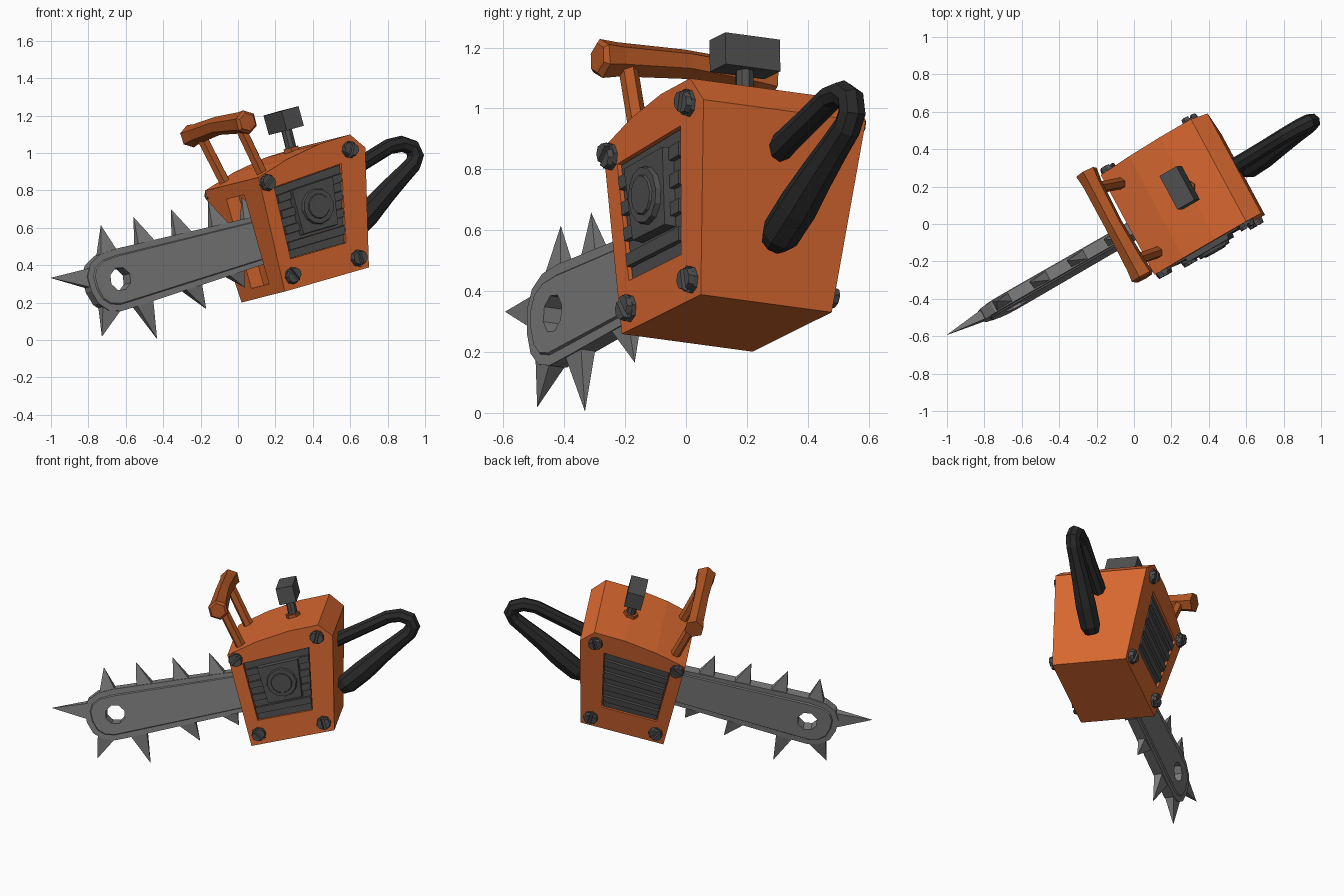
import bpy, bmesh, math
from mathutils import Matrix, Vector

if "Cube" in bpy.data.objects:
    bpy.data.objects.remove(bpy.data.objects["Cube"])

# Tool frame: x along the bar, y across, z up; then rolled, pitched and turned
POSE = (Matrix.Translation((0.012, -0.021, 0.533)) @ Matrix.Rotation(math.radians(30), 4, 'Z')
        @ Matrix.Rotation(math.radians(-14), 4, 'Y') @ Matrix.Rotation(math.radians(-7), 4, 'X'))


def material(name, rgb):
    m = bpy.data.materials.new(name)
    m.diffuse_color = (*rgb, 1)
    m.use_nodes = True
    m.node_tree.nodes["Principled BSDF"].inputs["Base Color"].default_value = m.diffuse_color
    return m


ORANGE = material("orange", (0.70, 0.14, 0.03))
DARK_ORANGE = material("dark orange", (0.45, 0.095, 0.018))
STEEL = material("steel grey", (0.20, 0.20, 0.20))
DARK = material("dark grey", (0.08, 0.08, 0.08))
BLACK = material("black rubber", (0.022, 0.022, 0.022))


def finish(name, bm, mat):
    bmesh.ops.recalc_face_normals(bm, faces=bm.faces)
    me = bpy.data.meshes.new(name)
    bm.to_mesh(me)
    bm.free()
    me.materials.append(mat)
    ob = bpy.data.objects.new(name, me)
    ob.matrix_world = POSE
    bpy.context.collection.objects.link(ob)
    return ob


def loft(name, rings, mat):
    """Skin a list of closed rings and cap both ends."""
    bm = bmesh.new()
    vs = [[bm.verts.new(p) for p in r] for r in rings]
    n = len(vs[0])
    for r, s in zip(vs, vs[1:]):
        for i in range(n):
            j = (i + 1) % n
            bm.faces.new((r[i], r[j], s[j], s[i]))
    bm.faces.new(vs[0])
    bm.faces.new(vs[-1])
    return finish(name, bm, mat)


def tube(name, path, sides, mat):
    """Round bar along (x, y, z, radius) stations."""
    rings = []
    pts = [Vector(p[:3]) for p in path]
    for i, p in enumerate(pts):
        t = (pts[min(i + 1, len(pts) - 1)] - pts[max(i - 1, 0)]).normalized()
        ref = Vector((1, 0, 0)) if abs(t.y) > 0.7 else Vector((0, 1, 0))
        e = t.cross(ref).normalized()
        f = t.cross(e)
        rings.append([p + path[i][3] * (e * math.cos(k * math.tau / sides)
                      + f * math.sin(k * math.tau / sides)) for k in range(sides)])
    return loft(name, rings, mat)


def half_width(z):
    return 0.246 + (z + 0.325) * 0.0944


def plate(name, poly, d0, d1, side, mat, shrink=1.0):
    """Slab lying on a sloping side wall, from depth d0 to d1 outward."""
    cx = sum(p[0] for p in poly) / len(poly)
    cz = sum(p[1] for p in poly) / len(poly)
    top = [(cx + (x - cx) * shrink, cz + (z - cz) * shrink) for x, z in poly]
    return loft(name, [[(x, side * (half_width(z) + d), z) for x, z in pl]
                       for pl, d in ((poly, d0), (top, d1))], mat)


def ngon(cx, cz, r, n, start=0.0, sweep=math.tau, closed=True):
    k = n if closed else n - 1
    return [(cx + r * math.cos(start + i * sweep / k), cz + r * math.sin(start + i * sweep / k))
            for i in range(n)]


def cut(ob, cutter):
    cutter.hide_render = True
    m = ob.modifiers.new("cut", 'BOOLEAN')
    m.object = cutter
    m.operation = 'DIFFERENCE'
    m.solver = 'EXACT'
    bpy.context.view_layer.objects.active = ob
    bpy.ops.object.modifier_apply(modifier=m.name)
    bpy.data.objects.remove(cutter)


def box(name, lo, hi, mat):
    return loft(name, [[(lo[0], lo[1], z), (hi[0], lo[1], z), (hi[0], hi[1], z), (lo[0], hi[1], z)]
                       for z in (lo[2], hi[2])], mat)


# Motor housing: tapered block with an arched top
PROFILE = [(0.042, -0.325), (0.577, -0.325), (0.72, 0.297), (0.647, 0.387),
           (0.45, 0.383), (0.24, 0.353), (0.042, 0.302)]
body = loft("motor_housing", [[(x, s * half_width(z), z) for x, z in PROFILE] for s in (-1, 1)], ORANGE)

# Recesses for the side grilles and the bar slot
PANEL = [(0.122, -0.165), (0.475, -0.165), (0.555, 0.25), (0.122, 0.228)]
for s in (-1, 1):
    cut(body, plate("recess_cutter", PANEL, -0.035, 0.1, s, ORANGE))
cut(body, box("slot_cutter", (-0.05, -0.1, -0.265), (0.12, 0.1, 0.23), ORANGE))

# Grilles, cover plate and screws on the sides
for s, tag in ((-1, "front"), (1, "back")):
    n = 9
    for i in range(n):
        def edge(t):
            zl, zr = -0.163 + t * 0.388, -0.163 + t * 0.41
            return (0.124, zl), (0.474 + 0.08 * t, zr)
        (l0, r0), (l1, r1) = edge(i / n), edge((i + 0.98) / n)
        plate(f"{tag}_grille_slat_{i}", [l0, r0, r1, l1], -0.04, 0.006 if i % 2 else -0.012, s, DARK, 0.98)
    for i, (x, z) in enumerate([(0.085, 0.262), (0.622, 0.31), (0.525, -0.262), (0.108, -0.255)]):
        plate(f"{tag}_screw_{i}", ngon(x, z, 0.046, 8), -0.01, 0.014, s, DARK)
        for h in (0, 1):
            a = 0.6 + i * 0.5 + h * math.pi
            ox, oz = 0.007 * math.cos(a + math.pi / 2), 0.007 * math.sin(a + math.pi / 2)
            plate(f"{tag}_screw_{i}_head_{h}",
                  ngon(x + ox, z + oz, 0.039, 5, a, math.pi, False), 0.013, 0.032, s, DARK, 0.85)

plate("cover_plate", [(0.215, -0.06), (0.44, -0.06), (0.475, 0.2), (0.205, 0.19)], -0.02, 0.028, -1, DARK, 0.97)
plate("cover_disc_rim", ngon(0.338, 0.065, 0.1, 12), 0.02, 0.045, -1, DARK, 0.92)
plate("cover_disc_centre", ngon(0.338, 0.065, 0.07, 12), 0.04, 0.052, -1, DARK, 0.9)

# Guide bar with raised middle and a hole near the tip
BAR = [(0.15, -0.155), (0.15, 0.1), (-0.77, 0.142), (-0.87, 0.135), (-0.94, 0.1), (-0.975, 0.04),
       (-0.978, -0.04), (-0.955, -0.115), (-0.905, -0.165), (-0.83, -0.187), (-0.7, -0.185)]
bar = loft("guide_bar", [[(x, y, z) for x, z in BAR] for y in (-0.032, 0.032)], STEEL)
bm = bmesh.new()
bm.from_mesh(bar.data)
bm.normal_update()
caps = [f for f in bm.faces if abs(f.normal.y) > 0.9]
bmesh.ops.inset_individual(bm, faces=caps, thickness=0.035, depth=0)
bmesh.ops.inset_individual(bm, faces=caps, thickness=0.006, depth=0.008)
bm.to_mesh(bar.data)
bm.free()
cut(bar, loft("hole_cutter", [[(x, y, z) for x, z in ngon(-0.79, -0.02, 0.064, 8, 0.2)]
                              for y in (-0.2, 0.2)], STEEL))

# Chain teeth: (base x, base z, tip x, tip z)
TEETH = [(-0.806, 0.134, -0.796, 0.285), (-0.572, 0.127, -0.590, 0.278), (-0.338, 0.115, -0.357, 0.264),
         (-0.108, 0.105, -0.125, 0.25), (0.09, 0.1, 0.08, 0.22),
         (-0.89, -0.165, -0.973, -0.29), (-0.676, -0.18, -0.652, -0.385), (-0.357, -0.17, -0.313, -0.303),
         (-0.08, -0.16, -0.05, -0.25), (-0.955, 0.03, -1.18, 0.088)]
for i, (bx, bz, tx, tz) in enumerate(TEETH):
    base, tip = Vector((bx, 0, bz)), Vector((tx, 0, tz))
    d = (tip - base).normalized()
    w, y = Vector((-d.z, 0, d.x)) * 0.057, Vector((0, 0.03, 0))
    base -= d * 0.02
    bm = bmesh.new()
    q = [bm.verts.new(base + v) for v in (w + y, y - w, -w - y, w - y)]
    t = bm.verts.new(tip)
    bm.faces.new(q)
    for k in range(4):
        bm.faces.new((q[k], q[(k + 1) % 4], t))
    finish(f"chain_tooth_{i}", bm, STEEL)

# Top carrying handle with two posts
tube("top_grip", [(0.055, -0.33, 0.603, 0.05), (0.055, -0.315, 0.603, 0.066), (0.055, -0.25, 0.608, 0.058),
                  (0.055, 0, 0.622, 0.05), (0.055, 0.25, 0.608, 0.054), (0.055, 0.32, 0.603, 0.062)],
     6, DARK_ORANGE)
for s in (-1, 1):
    tube("grip_post", [(0.125, s * 0.21, 0.3, 0.032), (0.06, s * 0.22, 0.6, 0.032)], 6, DARK_ORANGE)

# Filler cap on the top
tube("cap_collar", [(0.45, 0, 0.36, 0.046), (0.45, 0, 0.402, 0.046)], 6, DARK_ORANGE)
tube("cap_stem", [(0.45, 0, 0.36, 0.03), (0.455, 0, 0.52, 0.03)], 8, DARK)
box("cap_block", (0.4, -0.1, 0.497), (0.508, 0.105, 0.605), DARK)

# Rear loop handle, thick at the lower end
tube("rear_handle", [(0.645, 0, 0.165, 0.03), (0.67, 0, 0.175, 0.045), (0.88, 0, 0.225, 0.042),
                     (1.03, 0, 0.262, 0.042), (1.11, 0, 0.257, 0.044), (1.165, 0, 0.222, 0.046),
                     (1.172, 0, 0.175, 0.047), (1.14, 0, 0.135, 0.047), (1.06, 0, 0.093, 0.05),
                     (0.94, 0, 0.03, 0.058), (0.8, 0, -0.05, 0.068), (0.68, 0, -0.113, 0.066),
                     (0.635, 0, -0.135, 0.045)], 8, BLACK)
